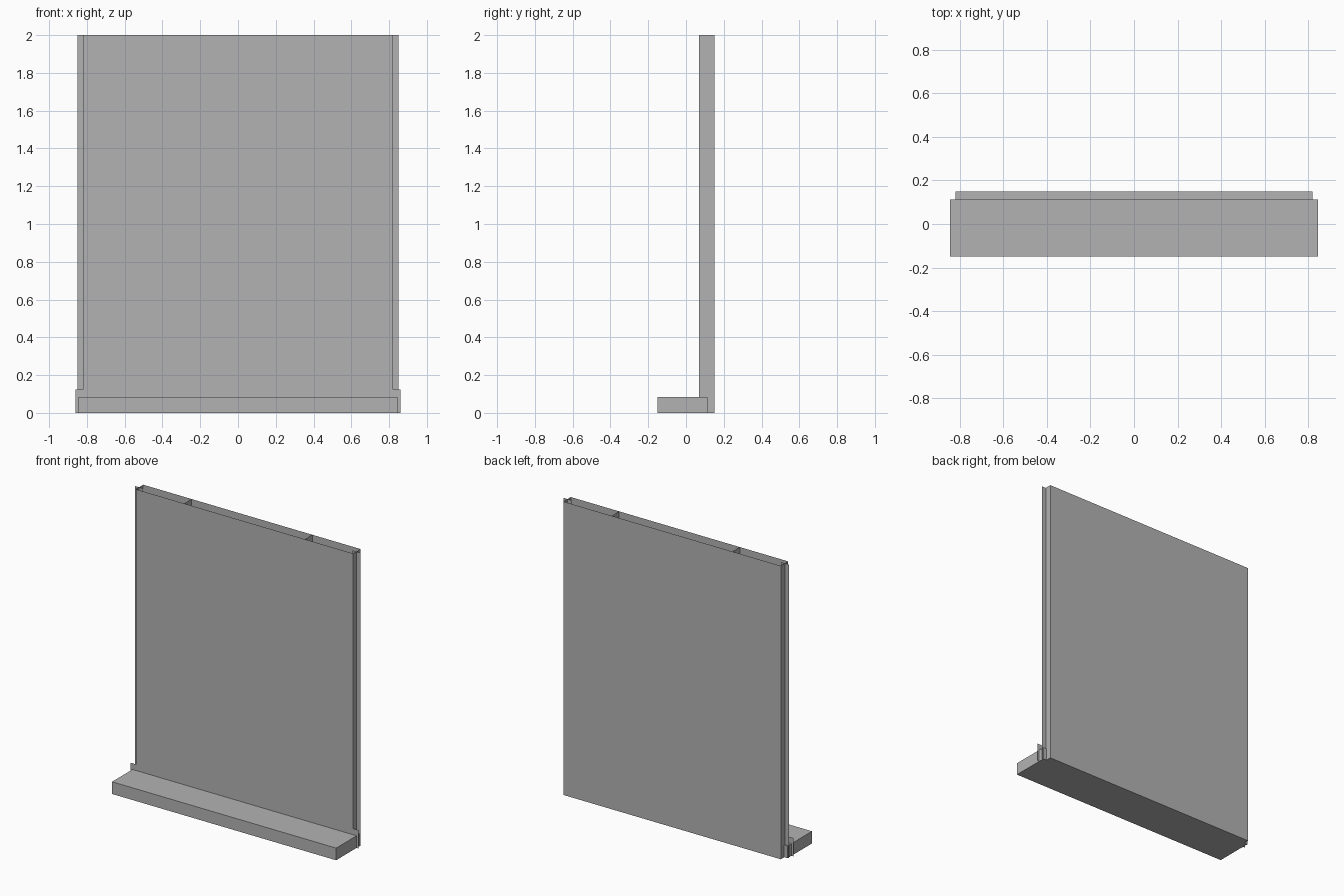
import bpy

cube = bpy.data.objects.get("Cube")
if cube:
    bpy.data.objects.remove(cube, do_unlink=True)

grey = bpy.data.materials.new("plain_grey")
grey.use_nodes = True
colour = (0.45, 0.45, 0.45, 1)
grey.diffuse_color = colour
grey.node_tree.nodes["Principled BSDF"].inputs["Base Color"].default_value = colour


def add_mesh(name, verts, faces):
    mesh = bpy.data.meshes.new(name)
    mesh.from_pydata(verts, [], faces)
    mesh.materials.append(grey)
    obj = bpy.data.objects.new(name, mesh)
    bpy.context.collection.objects.link(obj)
    return obj


def wall(name, start, end, top, bottom=0.0):
    """Thin upright sheet between two plan points."""
    (x1, y1), (x2, y2) = start, end
    verts = [(x1, y1, bottom), (x2, y2, bottom), (x2, y2, top), (x1, y1, top)]
    return add_mesh(name, verts, [(0, 1, 2, 3)])


def box(name, low, high):
    bpy.ops.mesh.primitive_cube_add(size=1)
    obj = bpy.context.object
    obj.name = name
    for v in obj.data.vertices:
        v.co = [lo if c < 0 else hi for c, lo, hi in zip(v.co, low, high)]
    obj.data.materials.append(grey)
    return obj


half, front, mid, back, height = 0.82, 0.07, 0.11, 0.15, 2.0

# Hollow panel, open at the top
wall("front_sheet", (-half, front), (half, front), height)
wall("back_sheet", (half, back), (-half, back), height)
add_mesh("panel_floor",
         [(-half, front, 0), (-half, back, 0), (half, back, 0), (half, front, 0)],
         [(0, 1, 2, 3)])

# End walls, inner ribs, edge flanges and foot tabs on both sides
for side, s in (("left", 1), ("right", -1)):
    lo, hi = (front, back) if s > 0 else (back, front)
    wall(side + "_end_wall", (s * half, lo), (s * half, hi), height)
    wall(side + "_rib", (s * 0.455, lo), (s * 0.455, hi), height)
    wall(side + "_flange", (s * 0.79, 0.105), (s * 0.85, 0.105), height)
    wall(side + "_foot_tab", (s * half, front), (s * 0.86, front), 0.125)

# Projecting base ledge
box("base_ledge", (-0.845, -0.15, 0), (0.845, mid + 0.003, 0.083))
